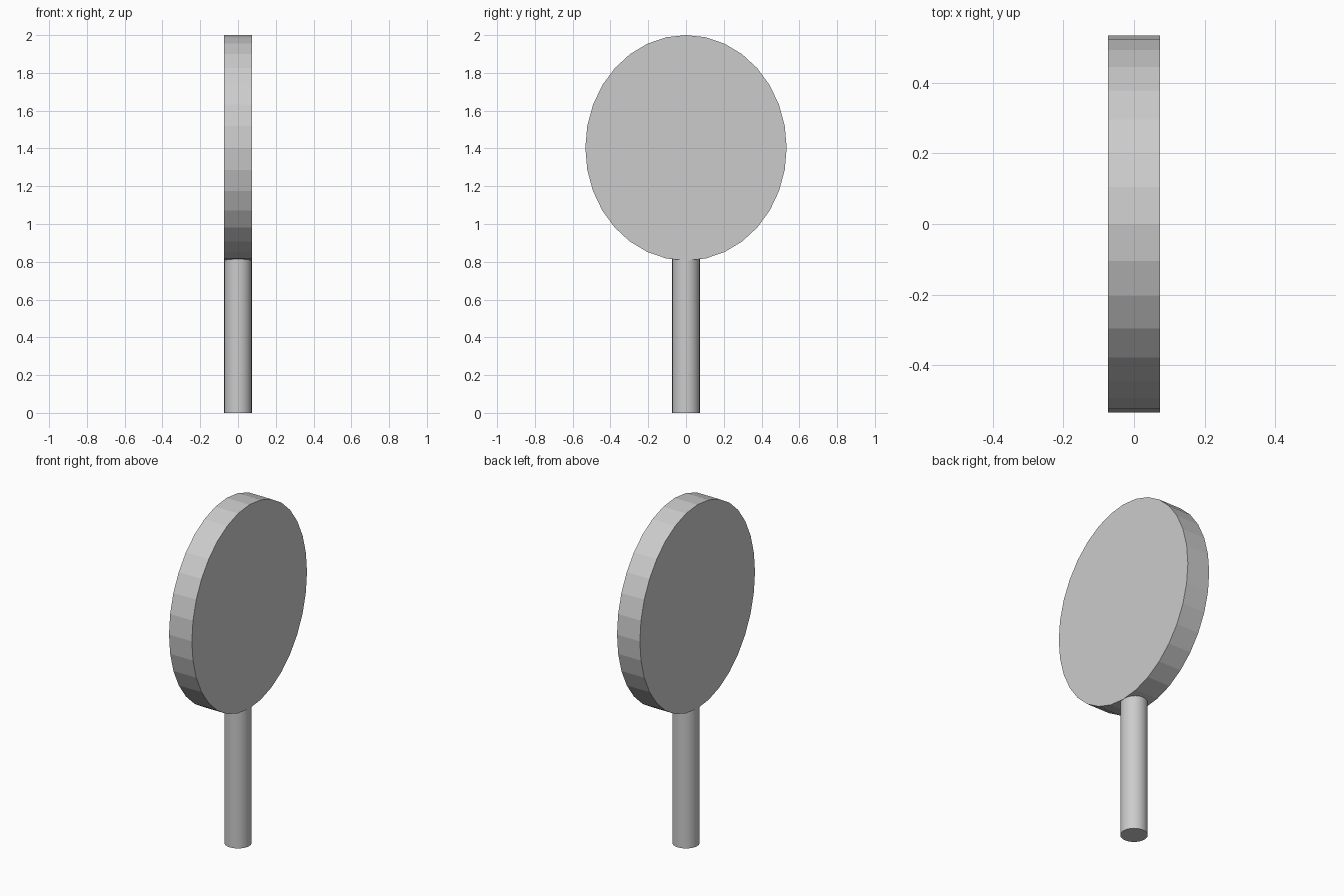
import bpy
from math import pi

if "Cube" in bpy.data.objects:
    bpy.data.objects.remove(bpy.data.objects["Cube"])


def cylinder(name, radius, depth, location, rotation=(0, 0, 0)):
    bpy.ops.mesh.primitive_cylinder_add(vertices=32, radius=radius, depth=depth,
                                        location=location, rotation=rotation)
    obj = bpy.context.object
    obj.name = name
    return obj


# Flat-faceted oval head, its broad faces pointing along x
head = cylinder("oval_head", 1, 0.148, (0, 0, 1.403), (0, pi / 2, 0))
head.scale = (0.597, 0.533, 1)
bpy.ops.object.transform_apply(location=False, rotation=True, scale=True)

# Round handle, its top end sunk slightly into the head
handle_height = 0.83
cylinder("handle", 0.073, handle_height, (0, 0, handle_height / 2))
bpy.ops.object.shade_smooth_by_angle(angle=pi / 6)
